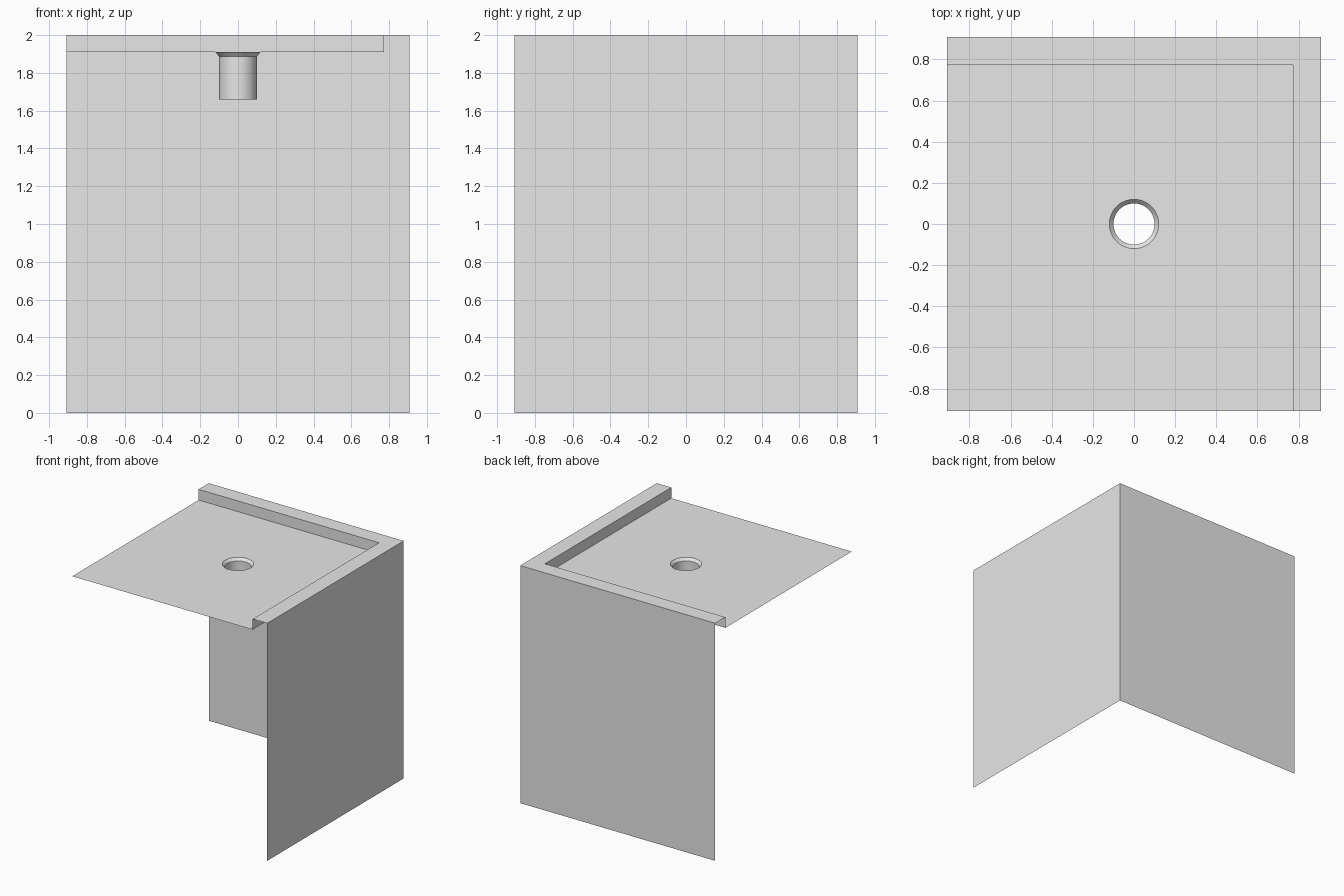
import bpy, bmesh, math

old = bpy.data.objects.get("Cube")
if old:
    bpy.data.objects.remove(old, do_unlink=True)

HALF, INNER = 0.908, 0.773      # outer wall and inner edge of the rim
TOP, FLOOR = 2.0, 1.91          # rim height and tray height
HOLE, PIPE, SEGMENTS = 0.12, 0.1, 48

grey = bpy.data.materials.new("light grey")
grey.use_nodes = True
colour = (0.8, 0.8, 0.8, 1)
grey.diffuse_color = colour
grey.node_tree.nodes["Principled BSDF"].inputs["Base Color"].default_value = colour


def finish(bm, name, smooth=False):
    mesh = bpy.data.meshes.new(name)
    bm.to_mesh(mesh)
    bm.free()
    obj = bpy.data.objects.new(name, mesh)
    bpy.context.collection.objects.link(obj)
    mesh.materials.append(grey)
    if smooth:
        bpy.ops.object.select_all(action='DESELECT')
        obj.select_set(True)
        bpy.context.view_layer.objects.active = obj
        bpy.ops.object.shade_smooth_by_angle(angle=math.radians(30))
    return obj


def skin(bm, rows, closed=False):
    """Join successive rows of points with quads."""
    rows = [[bm.verts.new(p) for p in row] for row in rows]
    for a, b in zip(rows, rows[1:]):
        count = len(a)
        for i in range(count if closed else count - 1):
            j = (i + 1) % count
            bm.faces.new((a[i], a[j], b[j], b[i]))


def ring(radius, z):
    angles = [2 * math.pi * i / SEGMENTS for i in range(SEGMENTS)]
    return [(radius * math.cos(a), radius * math.sin(a), z) for a in angles]


# Corner walls and raised rim: an open profile swept around the corner
bm = bmesh.new()
profile = [(HALF, 0), (HALF, TOP), (INNER, TOP), (INNER, FLOOR)]
skin(bm, [[(-HALF, d, z), (d, d, z), (d, -HALF, z)] for d, z in profile])
for face in bm.faces:
    face.normal_update()
    c, n = face.calc_center_median(), face.normal
    # outer walls look outward, rim top looks up, rim inside looks inward
    outward = n.x + n.y if c.z < 1.5 else n.z if c.z > 1.99 else -n.x - n.y
    if outward < 0:
        face.normal_flip()
finish(bm, "corner_walls_and_rim")

# Tray floor with a round drain hole
bm = bmesh.new()
square = [(-HALF, -HALF, FLOOR), (INNER, -HALF, FLOOR),
          (INNER, INNER, FLOOR), (-HALF, INNER, FLOOR)]
edges = []
for loop in (square, ring(HOLE, FLOOR)):
    verts = [bm.verts.new(p) for p in loop]
    edges += [bm.edges.new((v, verts[i - 1])) for i, v in enumerate(verts)]
bmesh.ops.triangle_fill(bm, edges=edges, use_beauty=True, normal=(0, 0, 1))
for face in bm.faces:
    face.normal_update()
    if face.normal.z < 0:
        face.normal_flip()
finish(bm, "tray_floor")

# Drain: tapered collar leading into an open pipe
bm = bmesh.new()
skin(bm, [ring(HOLE, FLOOR), ring(PIPE, 1.888), ring(PIPE, 1.66)], closed=True)
finish(bm, "drain_pipe", smooth=True)
